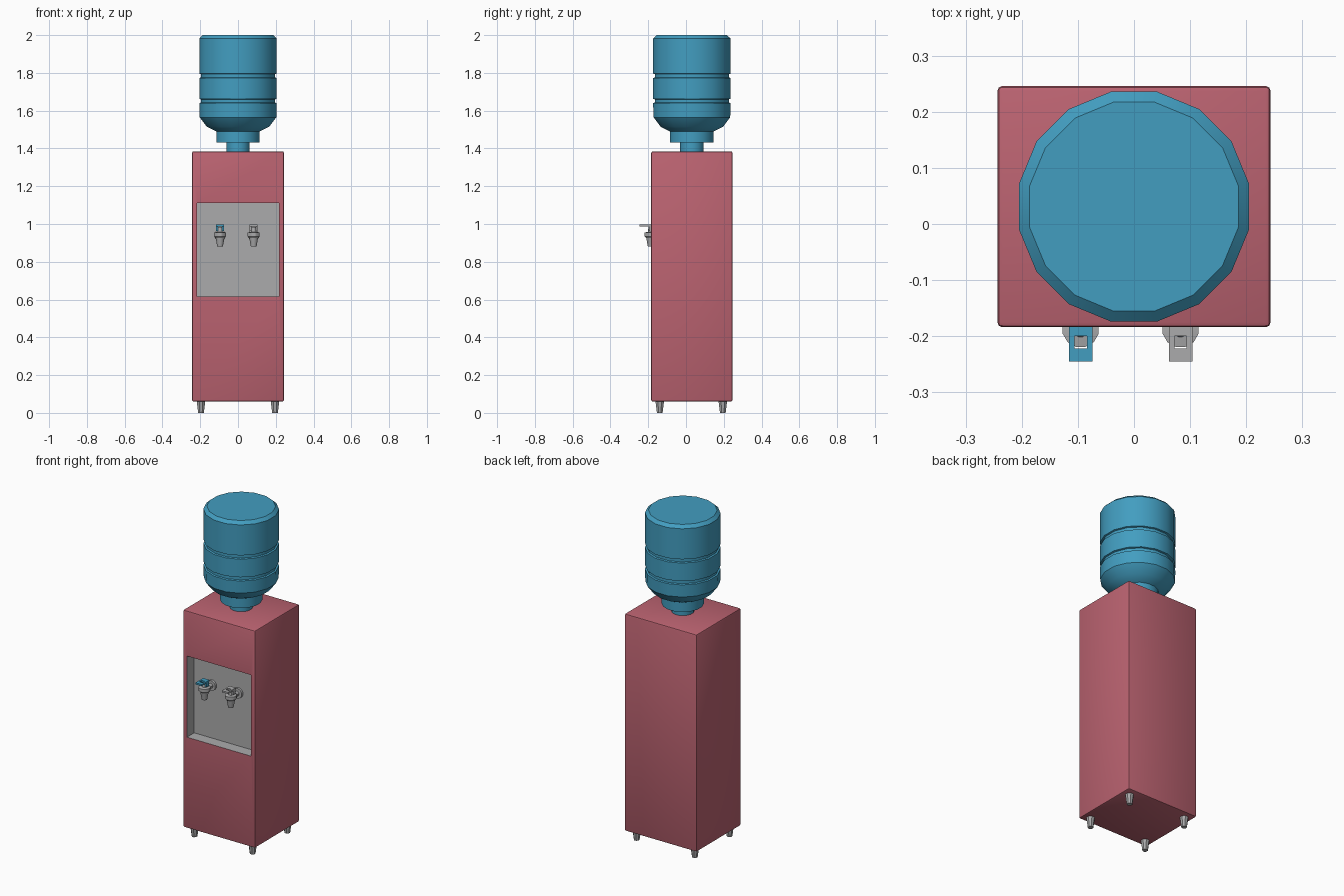
import bpy, bmesh, math
from mathutils import Matrix, Vector

if "Cube" in bpy.data.objects:
    bpy.data.objects.remove(bpy.data.objects["Cube"])


def material(name, rgb):
    m = bpy.data.materials.new(name)
    m.diffuse_color = (*rgb, 1)
    m.use_nodes = True
    m.node_tree.nodes["Principled BSDF"].inputs["Base Color"].default_value = m.diffuse_color
    return m


RED = material("dusty red", (0.50, 0.125, 0.165))
BLUE = material("bottle blue", (0.055, 0.34, 0.53))
GRAY = material("light gray", (0.41, 0.41, 0.415))


def finish(name, bm, mats, smooth=None):
    bmesh.ops.recalc_face_normals(bm, faces=bm.faces)
    me = bpy.data.meshes.new(name)
    bm.to_mesh(me)
    bm.free()
    ob = bpy.data.objects.new(name, me)
    bpy.context.collection.objects.link(ob)
    for m in mats:
        me.materials.append(m)
    if smooth:
        bpy.ops.object.select_all(action='DESELECT')
        ob.select_set(True)
        bpy.context.view_layer.objects.active = ob
        bpy.ops.object.shade_smooth_by_angle(angle=math.radians(smooth))
    return ob


def lathe(name, profile, sides, mat, matrix, smooth=30):
    """Closed solid of revolution; radii are measured to the flats."""
    bm = bmesh.new()
    rings = []
    for r, z in profile:
        rr = r / math.cos(math.pi / sides)
        rings.append([bm.verts.new(matrix @ Vector((
            rr * math.cos((i + .5) * math.tau / sides),
            rr * math.sin((i + .5) * math.tau / sides), z))) for i in range(sides)])
    for a, b in zip(rings, rings[1:]):
        for i in range(sides):
            j = (i + 1) % sides
            bm.faces.new((a[i], a[j], b[j], b[i]))
    bm.faces.new(rings[0])
    bm.faces.new(rings[-1])
    return finish(name, bm, [mat], smooth)


def box(name, lo, hi, mat):
    bm = bmesh.new()
    bmesh.ops.create_cube(bm, size=1)
    for v in bm.verts:
        v.co = [(l + h) / 2 + c * (h - l) for l, h, c in zip(lo, hi, v.co)]
    return finish(name, bm, [mat])


# Cabinet: box with a gray dispensing recess in the front
bm = bmesh.new()
bmesh.ops.create_cube(bm, size=1)
for v in bm.verts:
    v.co = (v.co.x * 0.487, 0.031 + v.co.y * 0.43, 0.7225 + v.co.z * 1.325)
outer = list(bm.edges)
front = min(bm.faces, key=lambda f: f.calc_center_median().y)
bmesh.ops.inset_region(bm, faces=[front], thickness=0.02)
for v in front.verts:
    v.co.x = math.copysign(0.216, v.co.x)
    v.co.z = 1.11 if v.co.z > 0.7 else 0.615
ext = bmesh.ops.extrude_face_region(bm, geom=[front])
back = [g for g in ext["geom"] if isinstance(g, bmesh.types.BMFace)][0]
if front.is_valid:
    bmesh.ops.delete(bm, geom=[front], context='FACES_ONLY')
for v in back.verts:
    v.co.y += 0.07
back.material_index = 1
for e in back.edges:
    for f in e.link_faces:
        f.material_index = 1
bmesh.ops.bevel(bm, geom=[e for e in outer if e.is_valid], offset=0.009,
                segments=2, profile=0.5, affect='EDGES')
finish("cabinet", bm, [RED, GRAY], 30)

# Upturned water bottle with two grooves and a stepped neck
lathe("water_bottle", [
    (0.062, 1.375), (0.062, 1.432), (0.115, 1.432), (0.115, 1.49),
    (0.165, 1.515), (0.203, 1.565), (0.205, 1.64), (0.196, 1.643),
    (0.196, 1.660), (0.205, 1.663), (0.205, 1.773), (0.196, 1.776),
    (0.196, 1.793), (0.205, 1.796), (0.205, 1.982), (0.186, 2.0)],
    16, BLUE, Matrix.Translation((0, 0.031, 0)))

# Four tapered feet
for sx, side in ((-1, "left"), (1, "right")):
    for y, end in ((-0.139, "front"), (0.195, "back")):
        lathe(f"foot_{end}_{side}", [(0.015, 0), (0.023, 0.064)], 8, GRAY,
              Matrix.Translation((sx * 0.196, y, 0)))

# Two taps with looped levers
for x, label, lever in ((-0.095, "cold", BLUE), (0.083, "hot", GRAY)):
    lathe(f"{label}_spout", [(0.015, 0.88), (0.023, 0.925), (0.032, 0.935), (0.032, 0.955),
                             (0.014, 0.958), (0.012, 0.985)],
          12, GRAY, Matrix.Translation((x, -0.187, 0)))
    # pipe and flange running back to the recess wall
    lathe(f"{label}_pipe", [(0.014, 0), (0.014, 0.06), (0.03, 0.06), (0.03, 0.076)], 12, GRAY,
          Matrix.Translation((x, -0.187, 0.94)) @ Matrix.Rotation(-math.pi / 2, 4, 'X'))
    # lever: flat frame with a square hole, on two cheeks
    for s, side in ((-1, "left"), (1, "right")):
        a, b = sorted((x + s * 0.011, x + s * 0.021))
        box(f"{label}_lever_{side}_bar", (a, -0.245, 0.987), (b, -0.17, 0.997), lever)
        box(f"{label}_lever_{side}_cheek", (a, -0.197, 0.962), (b, -0.175, 0.987), lever)
    box(f"{label}_lever_tip", (x - 0.011, -0.245, 0.987), (x + 0.011, -0.222, 0.997), lever)
    box(f"{label}_lever_base", (x - 0.011, -0.2, 0.987), (x + 0.011, -0.17, 0.997), lever)
